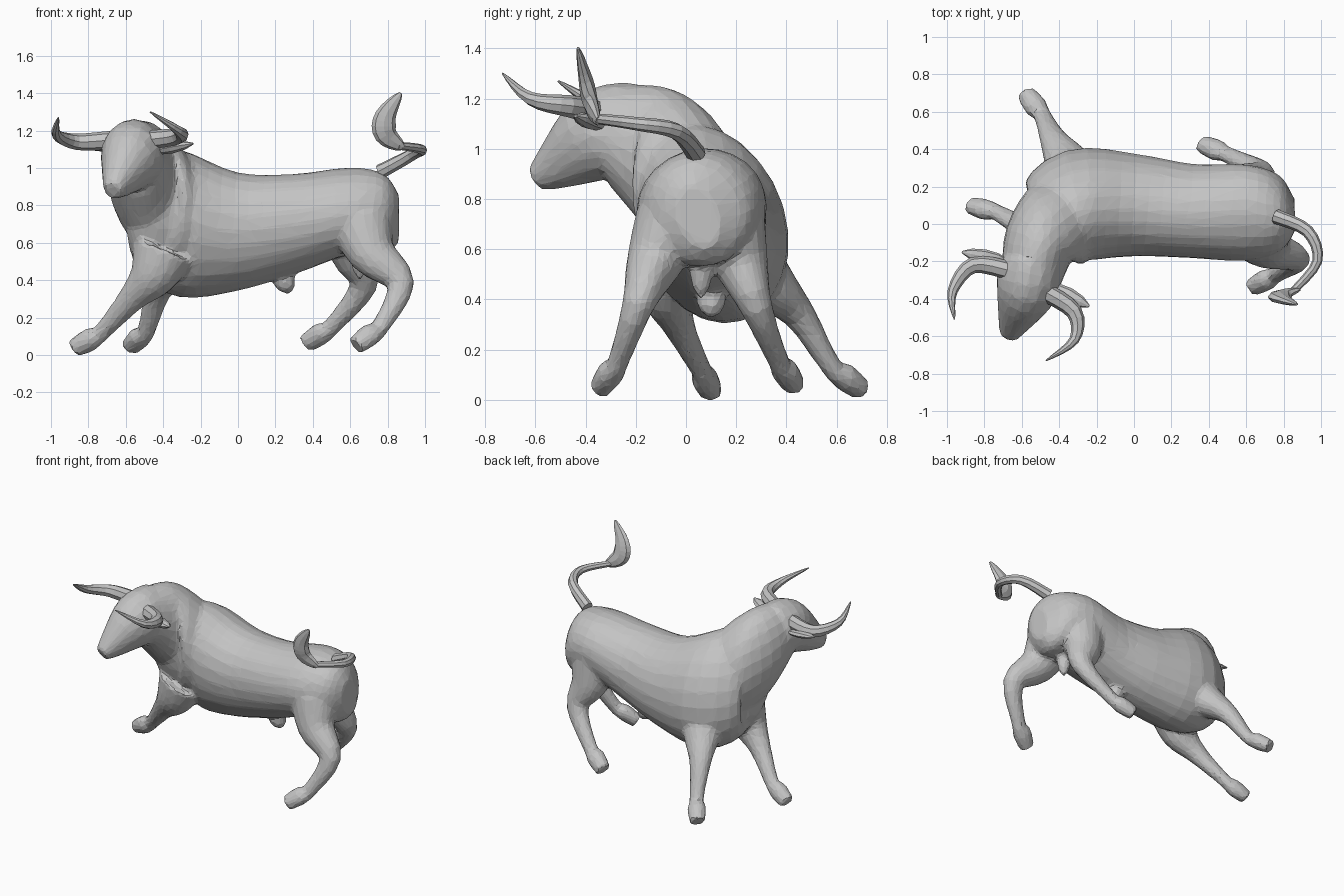
import bpy, bmesh, math
from mathutils import Vector

cube = bpy.data.objects.get("Cube")
if cube:
    bpy.data.objects.remove(cube, do_unlink=True)

GREY = (0.55, 0.55, 0.55, 1)
grey = bpy.data.materials.new("plain grey")
grey.use_nodes = True
grey.diffuse_color = GREY
grey.node_tree.nodes["Principled BSDF"].inputs["Base Color"].default_value = GREY

SIDEWAYS, FORWARD, UPWARD = Vector((1, 0, 0)), Vector((0, 1, 0)), Vector((0, 0, 1))


def horn_taper(t):
    return math.cos(1.5 * t)


def leaf_taper(t):
    return math.sin(math.pi * (0.1 + 0.85 * t))


def tail_taper(t):
    return 1 - t / 2


def refine(stations, steps=4):
    """Smooth curve through every component of the stations."""
    padded = [stations[0], *stations, stations[-1]]
    curve = []
    for before, start, end, after in zip(padded, padded[1:], padded[2:], padded[3:]):
        for step in range(steps):
            t = step / steps
            blend = t * t * (3 - 2 * t)
            lead = t * (1 - t) ** 2 / 2
            trail = t * t * (t - 1) / 2
            curve.append([p + (q - p) * blend + (q - o) * lead + (r - p) * trail
                          for o, p, q, r in zip(before, start, end, after)])
    return curve + [list(stations[-1])]


def tapered(points, radius, flatness, taper):
    """Stations along a curve whose thickness follows a taper rule."""
    path = refine(points)
    last = len(path) - 1
    stations = []
    for index, point in enumerate(path):
        width = radius * taper(index / last)
        stations.append([*point, width, width * flatness])
    return stations


def leg(hip, elbow, hock, fetlock, toe):
    """Stations of a leg; all four share the same thicknesses."""
    heel = Vector(fetlock).lerp(Vector(toe), 0.4)
    joints = (hip, elbow, hock, fetlock, heel, toe)
    widths = (0.15, 0.11, 0.065, 0.042, 0.055, 0.045)
    return refine([(*joint, width, width * 1.15) for joint, width in zip(joints, widths)])


def loft(bm, stations, reference=UPWARD, upright=False, lean=0, sides=16):
    """Elliptical rings (x, y, z, half width, half height) with capped ends."""
    centres = [Vector(station[:3]) for station in stations]
    before = [centres[0], *centres[:-1]]
    after = [*centres[1:], centres[-1]]
    rings = []
    for station, centre, previous, following in zip(stations, centres, before, after):
        tangent = following - previous
        if upright:
            tangent.z = 0
        tangent.normalize()
        side = tangent.cross(reference).normalized()
        up = side.cross(tangent)
        across = side * math.cos(lean) + up * math.sin(lean)
        along = up * math.cos(lean) - side * math.sin(lean)
        ring = []
        for corner in range(sides):
            angle = math.tau * corner / sides
            spot = (centre + across * station[3] * math.cos(angle)
                    + along * station[4] * math.sin(angle))
            spot.z = max(spot.z, 0)
            ring.append(bm.verts.new(spot))
        rings.append(ring)
    for ring, following in zip(rings, rings[1:]):
        for corner in range(sides):
            bm.faces.new((ring[corner - 1], ring[corner],
                          following[corner], following[corner - 1]))
    bm.faces.new(rings[0])
    bm.faces.new(rings[-1])


def finish(bm, name):
    bmesh.ops.recalc_face_normals(bm, faces=bm.faces)
    mesh = bpy.data.meshes.new(name)
    bm.to_mesh(mesh)
    bm.free()
    mesh.materials.append(grey)
    part = bpy.data.objects.new(name, mesh)
    bpy.context.collection.objects.link(part)
    return part


def single_part(name, stations, reference=UPWARD):
    bm = bmesh.new()
    loft(bm, stations, reference, sides=8)
    finish(bm, name)


# Leaning trunk, from rump to chest
trunk = [(.86, .05, .73, .08, .13), (.78, .05, .75, .2, .22), (.6, .06, .77, .26, .23),
         (.3, .07, .7, .25, .27), (0, .1, .66, .27, .32), (-.3, .1, .7, .29, .4),
         (-.5, 0, .75, .2, .32), (-.58, 0, .72, .09, .18)]

# Neck turning aside, then the head down to the muzzle
neck = [(-.25, .1, .72, .2, .3), (-.4, 0, .82, .25, .36),
        (-.5, -.1, .93, .2, .32), (-.55, -.3, 1.05, .16, .2)]
head = [(-.55, -.2, 1.06, .16, .2), (-.57, -.34, 1.05, .17, .19),
        (-.64, -.52, .93, .09, .1), (-.67, -.6, .88, .05, .05)]

# Each leg: hip, elbow, hock, fetlock, toe
legs = [
    leg((-.3, .2, .6), (-.36, .33, .46), (-.43, .45, .34), (-.49, .58, .13), (-.58, .7, .04)),
    leg((-.4, -.06, .55), (-.46, -.07, .42), (-.57, -.03, .3), (-.73, .06, .12), (-.88, .1, .03)),
    leg((.6, .17, .7), (.62, .22, .54), (.67, .28, .37), (.5, .37, .15), (.36, .43, .06)),
    leg((.66, -.06, .7), (.72, -.13, .54), (.87, -.19, .38), (.76, -.27, .15), (.63, -.34, .05)),
]

# Small hanging forms of the underside
buds = [tapered([(.65, .06, .65), (.65, .06, .4)], .05, 1, leaf_taper),
        tapered([(.22, .1, .45), (.28, .1, .33)], .06, 1, leaf_taper)]

# Blend the flesh into one faceted skin
flesh = bmesh.new()
loft(flesh, refine(trunk), upright=True, lean=0.3, sides=24)
loft(flesh, refine(neck), upright=True, sides=24)
loft(flesh, refine(head))
for limb in legs + buds:
    loft(flesh, limb, SIDEWAYS)
body = finish(flesh, "bull_body")
fuse = body.modifiers.new("fuse", 'REMESH')
fuse.mode = 'VOXEL'
fuse.voxel_size = 0.015
soften = body.modifiers.new("soften", 'SMOOTH')
soften.iterations = 5
facet = body.modifiers.new("facet", 'DECIMATE')
facet.ratio = 0.09

# Horns
right_curve = [(-.66, -.25, 1.15), (-.86, -.22, 1.14), (-.97, -.36, 1.18), (-.96, -.51, 1.27)]
left_curve = [(-.48, -.36, 1.15), (-.32, -.47, 1.17), (-.32, -.62, 1.2), (-.47, -.73, 1.3)]
single_part("right_horn", tapered(right_curve, .05, 1, horn_taper))
single_part("left_horn", tapered(left_curve, .05, 1, horn_taper))

# Ears
right_tip = [(-.68, -.2, 1.1), (-.92, -.15, 1.14)]
left_tip = [(-.46, -.33, 1.09), (-.24, -.44, 1.13)]
single_part("right_ear", tapered(right_tip, .04, .6, leaf_taper))
single_part("left_ear", tapered(left_tip, .045, .7, leaf_taper))

# Tail and its flat tuft
tail_curve = [(.76, .04, .98), (.93, -.04, 1.07), (.98, -.2, 1.1), (.85, -.36, 1.12)]
tuft_curve = [(.88, -.35, 1.11), (.79, -.38, 1.18), (.79, -.4, 1.28), (.87, -.43, 1.4)]
single_part("tail", tapered(tail_curve, .04, 1, tail_taper))
single_part("tail_tuft", tapered(tuft_curve, .065, .5, leaf_taper), FORWARD)
